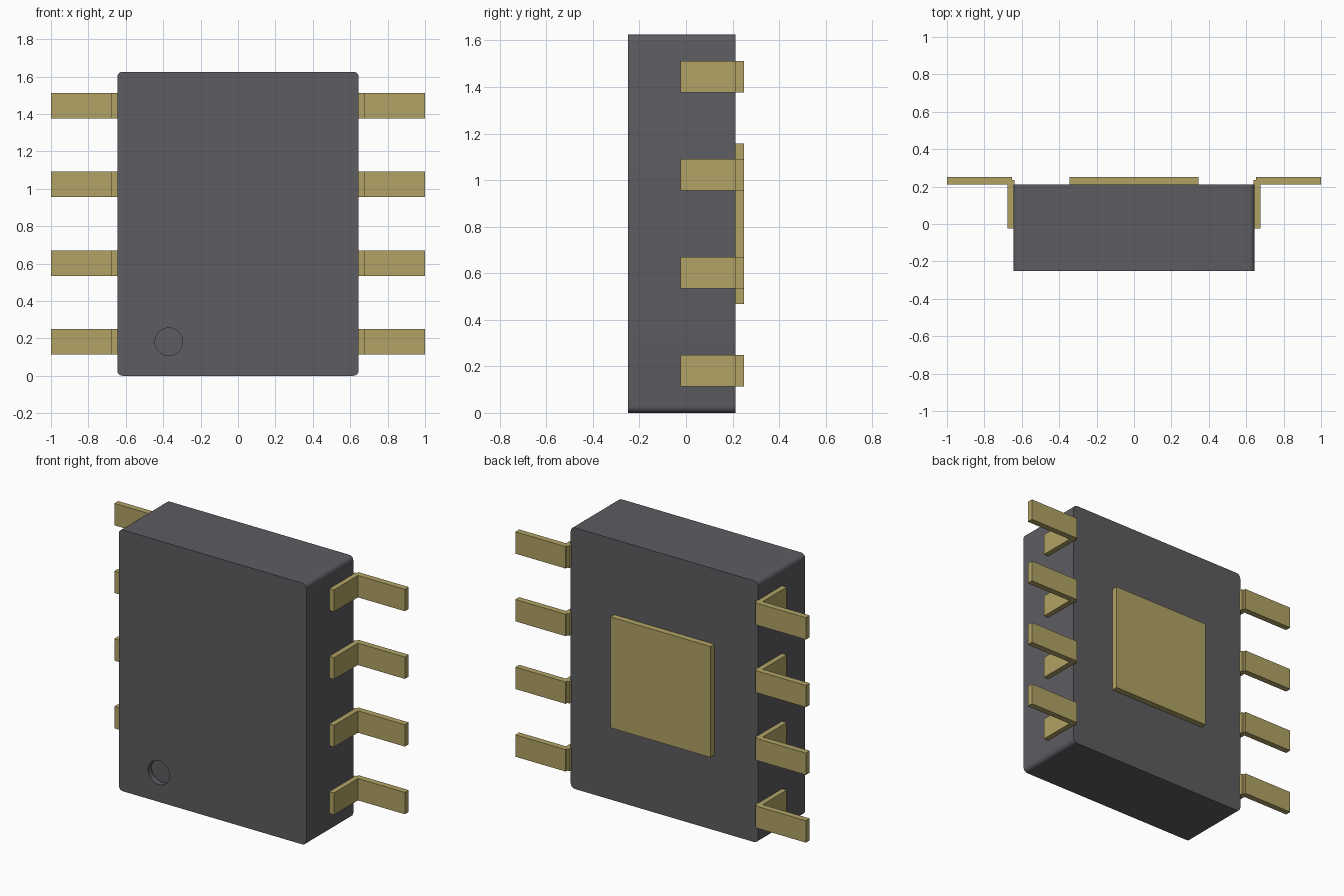
import bpy, bmesh, math
from mathutils import Matrix

if "Cube" in bpy.data.objects:
    bpy.data.objects.remove(bpy.data.objects["Cube"], do_unlink=True)


def material(name, color):
    m = bpy.data.materials.new(name)
    m.use_nodes = True
    m.diffuse_color = color
    bsdf = next(n for n in m.node_tree.nodes if n.type == "BSDF_PRINCIPLED")
    bsdf.inputs["Base Color"].default_value = color
    return m


charcoal = material("charcoal plastic", (0.11, 0.107, 0.12, 1))
brass = material("brass metal", (0.44, 0.365, 0.13, 1))


def make_object(name, bm, mat):
    bmesh.ops.recalc_face_normals(bm, faces=bm.faces)
    mesh = bpy.data.meshes.new(name)
    bm.to_mesh(mesh)
    bm.free()
    mesh.materials.append(mat)
    obj = bpy.data.objects.new(name, mesh)
    bpy.context.collection.objects.link(obj)
    return obj


def box(x, y, z):
    """Box spanning the three given (low, high) ranges."""
    bm = bmesh.new()
    bmesh.ops.create_cube(bm, size=1)
    for v in bm.verts:
        for i, (lo, hi) in enumerate((x, y, z)):
            v.co[i] = lo if v.co[i] < 0 else hi
    return bm


HEIGHT = 1.625
MID = HEIGHT / 2
FRONT, BACK, REAR = -0.25, 0.212, 0.25

# Body: block with its four front-to-back edges rounded
bm = box((-0.645, 0.645), (FRONT, BACK), (0, HEIGHT))
edges = [e for e in bm.edges if abs(e.verts[0].co.y - e.verts[1].co.y) > 0.1]
bmesh.ops.bevel(bm, geom=edges, offset=0.028, segments=6, profile=0.5, affect="EDGES")
body = make_object("body", bm, charcoal)

# Round dimple marking the first lead
bm = bmesh.new()
bmesh.ops.create_cone(
    bm, cap_ends=True, segments=48, radius1=0.074, radius2=0.074, depth=0.07,
    matrix=Matrix.Translation((-0.37, FRONT, 0.182)) @ Matrix.Rotation(math.pi / 2, 4, "X"))
cutter = make_object("dimple_cutter", bm, charcoal)
cutter.hide_render = True
cut = body.modifiers.new("dimple", "BOOLEAN")
cut.operation = "DIFFERENCE"
cut.solver = "EXACT"
cut.object = cutter
bpy.ops.object.select_all(action="DESELECT")
bpy.context.view_layer.objects.active = body
body.select_set(True)
bpy.ops.object.modifier_apply(modifier=cut.name)
bpy.data.objects.remove(cutter, do_unlink=True)
bpy.ops.object.shade_smooth_by_angle(angle=math.radians(35))

# Thermal pad on the back
make_object("thermal_pad", box((-0.345, 0.345), (BACK, REAR), (MID - 0.345, MID + 0.345)), brass)

# Bent leads: an L-shaped profile with a notched inner corner, four per side
PROFILE = [(0.64, -0.023), (0.677, -0.023), (0.677, BACK), (1.0, BACK),
           (1.0, REAR), (0.653, REAR), (0.653, 0.235), (0.64, 0.235)]
LEAD_WIDTH, PITCH = 0.136, 0.421

for side, label in ((1, "left"), (-1, "right")):
    for i in range(4):
        bottom = MID + (i - 1.5) * PITCH - LEAD_WIDTH / 2
        bm = bmesh.new()
        face = bm.faces.new([bm.verts.new((side * x, y, bottom)) for x, y in PROFILE])
        grown = bmesh.ops.extrude_face_region(bm, geom=[face])["geom"]
        bmesh.ops.translate(bm, vec=(0, 0, LEAD_WIDTH),
                            verts=[g for g in grown if isinstance(g, bmesh.types.BMVert)])
        make_object(f"{label}_lead_{i + 1}", bm, brass)
